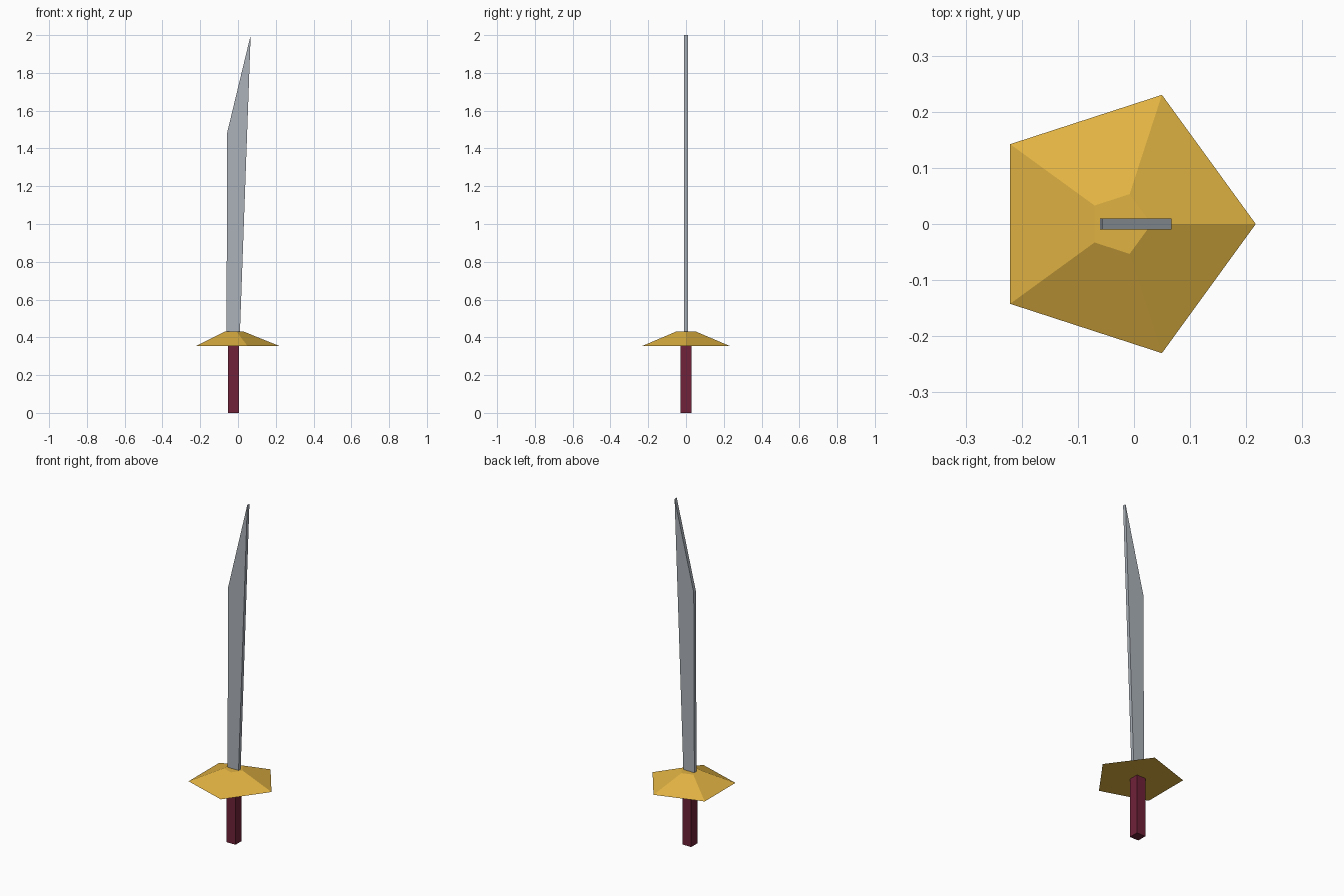
import bpy, bmesh, math

if "Cube" in bpy.data.objects:
    bpy.data.objects.remove(bpy.data.objects["Cube"])


def material(name, rgb):
    """Flat colour from 0-255 display values, stored as linear."""
    lin = [((c / 255 + 0.055) / 1.055) ** 2.4 for c in rgb]
    m = bpy.data.materials.new(name)
    m.diffuse_color = (*lin, 1)
    m.use_nodes = True
    m.node_tree.nodes["Principled BSDF"].inputs["Base Color"].default_value = m.diffuse_color
    return m


def loft(name, lower, upper, mat):
    """Solid between two matching loops of points."""
    bm = bmesh.new()
    a = [bm.verts.new(p) for p in lower]
    b = [bm.verts.new(p) for p in upper]
    n = len(a)
    bm.faces.new(a[::-1])
    bm.faces.new(b)
    for i in range(n):
        j = (i + 1) % n
        bm.faces.new((a[i], a[j], b[j], b[i]))
    bmesh.ops.recalc_face_normals(bm, faces=bm.faces)
    mesh = bpy.data.meshes.new(name)
    bm.to_mesh(mesh)
    bm.free()
    mesh.materials.append(mat)
    obj = bpy.data.objects.new(name, mesh)
    bpy.context.collection.objects.link(obj)
    return obj


def ring(sides, radius, z, turn=0.0):
    """Regular polygon around the grip axis."""
    return [(AXIS_X + radius * math.cos(turn + math.tau * i / sides),
             radius * math.sin(turn + math.tau * i / sides), z)
            for i in range(sides)]


AXIS_X = -0.025
steel = material("steel grey", (171, 178, 186))
gold = material("gold", (224, 178, 66))
maroon = material("maroon", (110, 34, 56))

# Square grip
r = 0.029 * math.sqrt(2)
loft("grip", ring(4, r, 0, math.pi / 4), ring(4, r, 0.36, math.pi / 4), maroon)

# Five-sided tapered guard
loft("guard", ring(5, 0.242, 0.355), ring(5, 0.056, 0.43), gold)

# Thin blade with a slanted tip
profile = [(-0.061, 0.42), (0.010, 0.42), (0.067, 2.0), (-0.057, 1.485)]
loft("blade", [(x, -0.01, z) for x, z in profile],
     [(x, 0.01, z) for x, z in profile], steel)
